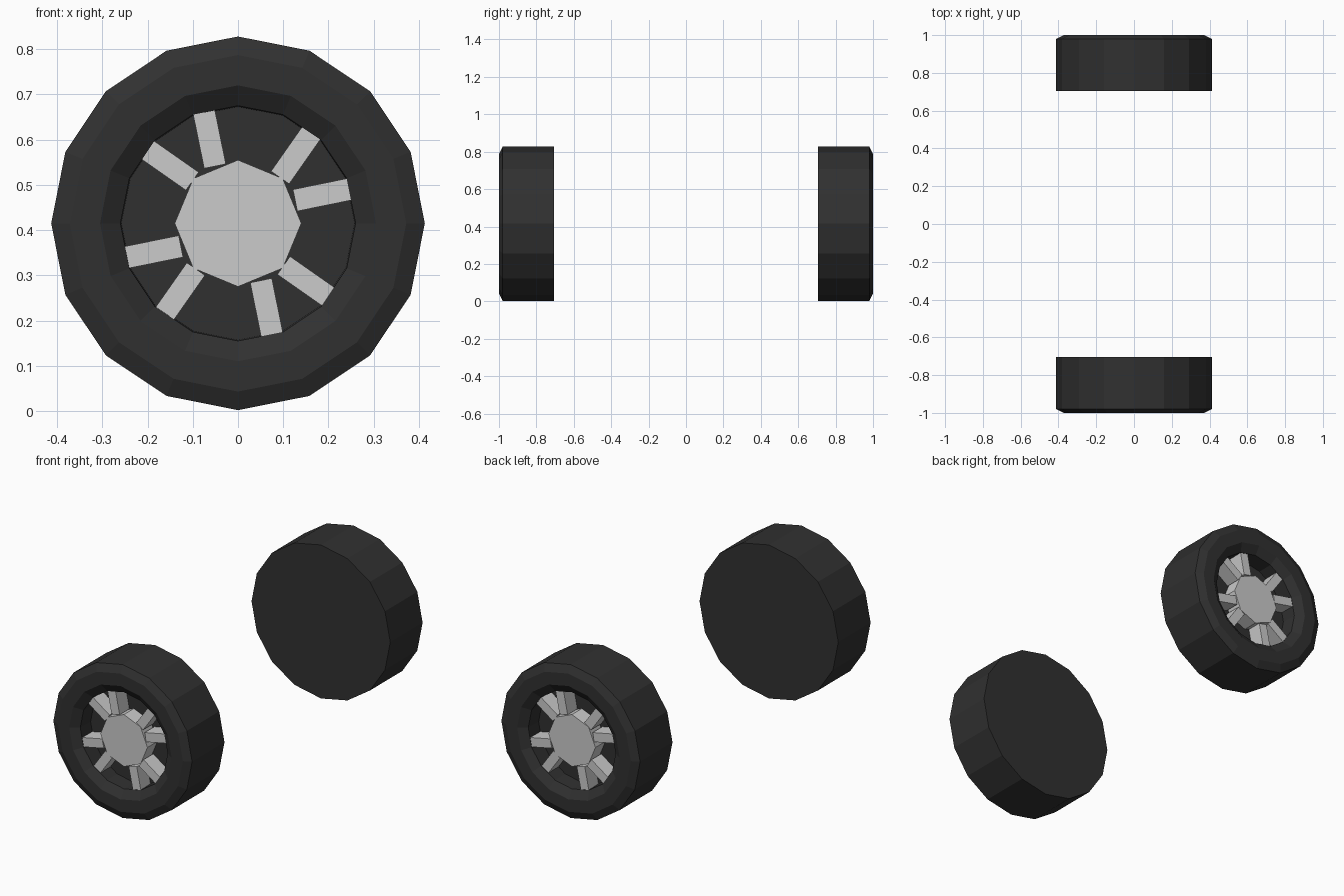
import bpy, bmesh, math
from mathutils import Matrix, Vector

if "Cube" in bpy.data.objects:
    bpy.data.objects.remove(bpy.data.objects["Cube"])

CENTER_Z = 0.415

rubber = bpy.data.materials.new("rubber")
rubber.diffuse_color = (0.03, 0.03, 0.03, 1)
rubber.use_nodes = True
rubber.node_tree.nodes["Principled BSDF"].inputs["Base Color"].default_value = rubber.diffuse_color


def make_object(name, bm, turn, material=None):
    bm.transform(Matrix.Translation((0, 0, CENTER_Z)))
    bm.transform(Matrix.Rotation(turn, 4, 'Z'))
    bmesh.ops.recalc_face_normals(bm, faces=bm.faces)
    mesh = bpy.data.meshes.new(name)
    bm.to_mesh(mesh)
    bm.free()
    if material:
        mesh.materials.append(material)
    obj = bpy.data.objects.new(name, mesh)
    bpy.context.collection.objects.link(obj)
    return obj


def lathe(profile, sides):
    """Closed solid turned around the y axis from (radius, y) points."""
    bm = bmesh.new()
    rings = []
    for r, y in profile:
        rings.append([bm.verts.new((r * math.sin(k * math.tau / sides), y,
                                    r * math.cos(k * math.tau / sides)))
                      for k in range(sides)])
    for a, b in zip(rings, rings[1:]):
        for k in range(sides):
            n = (k + 1) % sides
            bm.faces.new((a[k], a[n], b[n], b[k]))
    bm.faces.new(rings[0])
    bm.faces.new(rings[-1])
    return bm


FRONT, FLOOR = -0.968, -0.885
TIRE = [(0.413, -0.705), (0.413, -0.98), (0.372, -1.0), (0.305, -1.0),
        (0.26, -0.97), (0.258, FLOOR)]
# spoke centre (x, z from the axle) and lean in degrees from +x
SPOKES = [((-0.063, 0.186), 101.5), ((0.128, 0.151), 55.0)]


def spokes():
    bm = bmesh.new()
    depth = FLOOR - FRONT + 0.005
    for quarter in range(4):
        for (x, z), lean in SPOKES:
            m = (Matrix.Rotation(quarter * math.pi / 2, 4, 'Y')
                 @ Matrix.Translation(Vector((x, FRONT + depth / 2, z)))
                 @ Matrix.Rotation(-math.radians(lean), 4, 'Y')
                 @ Matrix.Diagonal((0.122, depth, 0.049, 1)))
            bmesh.ops.create_cube(bm, size=1, matrix=m)
    return bm


# Two wheels, the second turned half way round
for side, turn in (("front", 0), ("back", math.pi)):
    make_object(side + "_tire", lathe(TIRE, 16), turn, rubber)
    make_object(side + "_hub", lathe([(0.14, FRONT - 0.002), (0.14, FLOOR + 0.005)], 8), turn)
    make_object(side + "_spokes", spokes(), turn)
